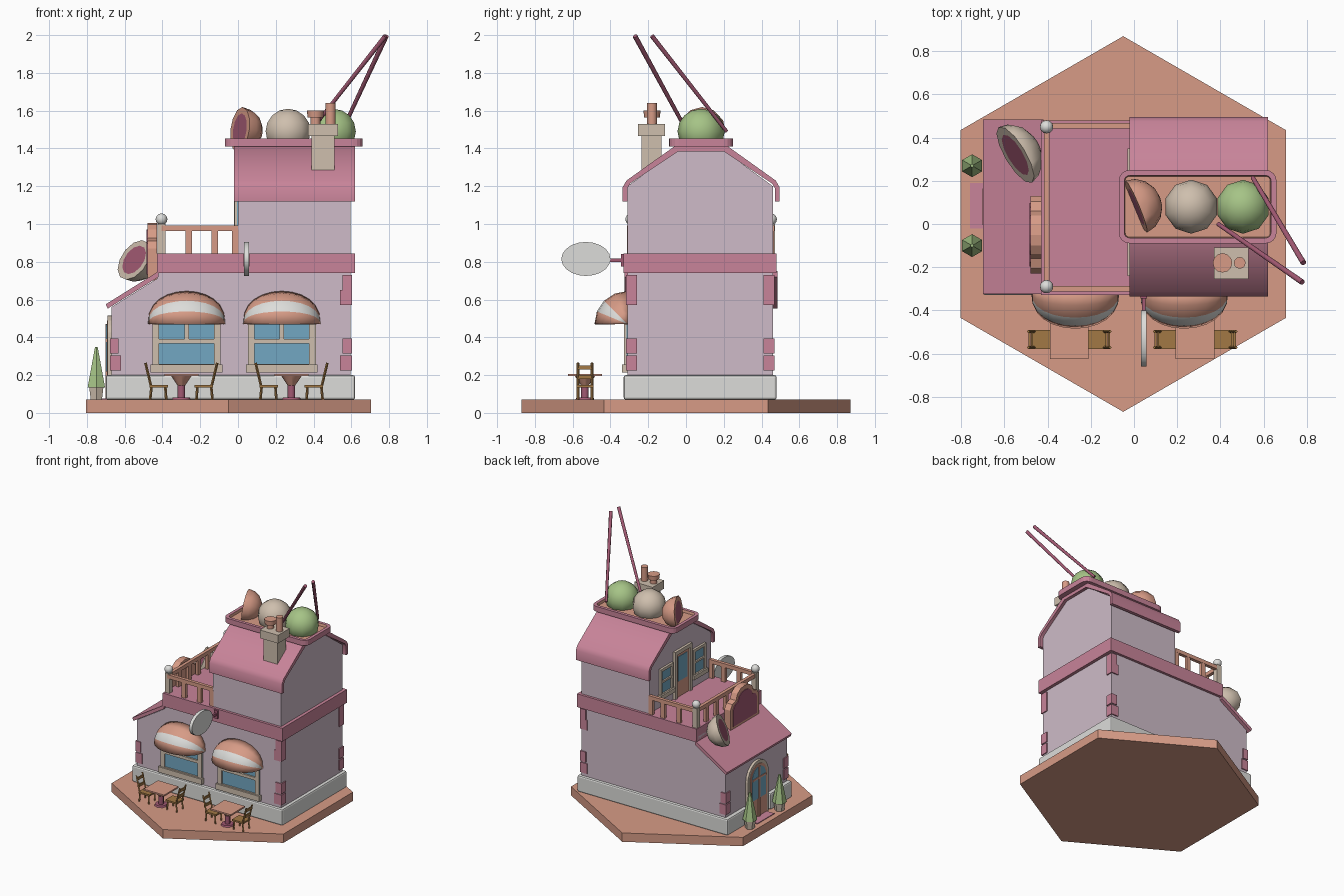
import bpy, bmesh, math
from mathutils import Vector, Matrix

if "Cube" in bpy.data.objects:
    bpy.data.objects.remove(bpy.data.objects["Cube"])

def mat(name, r, g, b):
    m = bpy.data.materials.new(name)
    m.diffuse_color = (r, g, b, 1)
    m.use_nodes = True
    m.node_tree.nodes["Principled BSDF"].inputs["Base Color"].default_value = m.diffuse_color
    return m

PINK = mat("rose pink", 0.58, 0.23, 0.32)
LILAC = mat("pale lilac", 0.62, 0.50, 0.58)
ORANGE = mat("salmon orange", 0.68, 0.33, 0.24)
WHITE = mat("soft white", 0.72, 0.72, 0.70)
GREEN = mat("leaf green", 0.38, 0.55, 0.24)
BEIGE = mat("warm beige", 0.62, 0.52, 0.42)
BLUE = mat("window blue", 0.17, 0.39, 0.54)
WOOD = mat("chair wood", 0.36, 0.19, 0.06)
DEEP = mat("deep rose", 0.36, 0.10, 0.17)

def finish(name, bm, mats, smooth=False, bevel=0):
    bmesh.ops.recalc_face_normals(bm, faces=bm.faces)
    me = bpy.data.meshes.new(name)
    bm.to_mesh(me)
    bm.free()
    for m in (mats if isinstance(mats, (list, tuple)) else [mats]):
        me.materials.append(m)
    ob = bpy.data.objects.new(name, me)
    bpy.context.collection.objects.link(ob)
    if bevel:
        b = ob.modifiers.new("bevel", 'BEVEL')
        b.width, b.segments = bevel, 2
    if smooth:
        bpy.ops.object.select_all(action='DESELECT')
        ob.select_set(True)
        bpy.context.view_layer.objects.active = ob
        bpy.ops.object.shade_smooth_by_angle(angle=math.radians(46))
    return ob

def add_box(bm, x0, x1, y0, y1, z0, z1):
    M = Matrix.Translation(((x0 + x1) / 2, (y0 + y1) / 2, (z0 + z1) / 2))
    bmesh.ops.create_cube(bm, size=1, matrix=M @ Matrix.Diagonal((x1 - x0, y1 - y0, z1 - z0, 1)))

def boxes(name, m, *dims, bevel=0):
    bm = bmesh.new()
    for d in dims:
        add_box(bm, *d)
    return finish(name, bm, m, bevel=bevel)

def add_rod(bm, a, b, r0, r1, n=8):
    a, b = Vector(a), Vector(b)
    M = Matrix.Translation((a + b) / 2) @ (b - a).to_track_quat('Z', 'Y').to_matrix().to_4x4()
    bmesh.ops.create_cone(bm, cap_ends=True, segments=n, radius1=r0, radius2=r1, depth=(b - a).length, matrix=M)

def rods(name, m, *args, smooth=True):
    bm = bmesh.new()
    for a in args:
        add_rod(bm, *a)
    return finish(name, bm, m, smooth)

def prism(name, pts, axis, a, b, m, bevel=0, smooth=False):
    put = {'x': lambda p, t: (t, p[0], p[1]), 'y': lambda p, t: (p[0], t, p[1]), 'z': lambda p, t: (p[0], p[1], t)}[axis]
    bm = bmesh.new()
    lo = [bm.verts.new(put(p, a)) for p in pts]
    hi = [bm.verts.new(put(p, b)) for p in pts]
    bm.faces.new(lo)
    bm.faces.new(hi)
    for i in range(len(pts)):
        j = (i + 1) % len(pts)
        bm.faces.new((lo[i], lo[j], hi[j], hi[i]))
    return finish(name, bm, m, smooth, bevel)

def ball(name, c, r, zs, m, u=10, v=8):
    bm = bmesh.new()
    bmesh.ops.create_uvsphere(bm, u_segments=u, v_segments=v, radius=r,
                              matrix=Matrix.Translation(c) @ Matrix.Diagonal((1, 1, zs, 1)))
    return finish(name, bm, m, True)

def half_ball(name, c, normal, a, b, depth, shell, core):
    # dome behind a flat cut face, with an inset core
    n = Vector(normal).normalized()
    h = Vector((0, 0, 1)).cross(n).normalized()
    R = Matrix((h, n.cross(h), n)).transposed().to_4x4()
    bm = bmesh.new()
    bmesh.ops.create_uvsphere(bm, u_segments=12, v_segments=8, radius=1)
    bmesh.ops.bisect_plane(bm, geom=bm.verts[:] + bm.edges[:] + bm.faces[:], plane_co=(0, 0, 0),
                           plane_no=(0, 0, 1), clear_outer=True)
    cap = bmesh.ops.holes_fill(bm, edges=bm.edges[:])['faces']
    bmesh.ops.inset_region(bm, faces=cap, thickness=0.28)
    for f in cap:
        f.material_index = 1
    bmesh.ops.transform(bm, verts=bm.verts, matrix=Matrix.Translation(c) @ R @ Matrix.Diagonal((a, b, depth, 1)))
    finish(name, bm, [shell, core], True)

# ground slab and foundation with door notch
hexa = [(-0.05 + 0.87 * math.sin(i * math.pi / 3), 0.87 * math.cos(i * math.pi / 3)) for i in range(6)]
prism("ground_slab", hexa, 'z', 0, 0.07, ORANGE)
prism("foundation", [(-0.70, -0.33), (0.62, -0.33), (0.62, 0.48), (-0.70, 0.48), (-0.70, 0.22),
                     (-0.65, 0.22), (-0.65, -0.06), (-0.70, -0.06)], 'z', 0.07, 0.2, WHITE, bevel=0.012)
# lower storey, band and lean-to roof
prism("lower_walls", [(-0.67, 0.07), (0.595, 0.07), (0.595, 0.78), (-0.43, 0.78), (-0.43, 0.71), (-0.67, 0.56)],
      'y', -0.31, 0.46, LILAC)
boxes("floor_band", PINK, (-0.43, 0.62, -0.33, 0.48, 0.74, 0.845))
prism("lean_to_roof", [(-0.70, 0.575), (-0.69, 0.552), (-0.42, 0.72), (-0.42, 0.75)], 'y', -0.325, 0.485, PINK)
# corner blocks
q = []
for x0, x1, rows in ((0.54, 0.603, (0.225, 0.315, 0.57, 0.65)), (-0.678, -0.62, (0.225, 0.315))):
    for y0, y1 in ((-0.318, -0.26), (0.41, 0.468)):
        for i, z in enumerate(rows):
            s = 0.012 * (i % 2)
            q.append((x0 + (s if x0 > 0 else 0), x1 - (s if x0 < 0 else 0), y0, y1, z, z + 0.08))
boxes("corner_blocks", PINK, *q)
# upper storey and roof
prism("upper_walls", [(-0.31, 0.8), (0.46, 0.8), (0.46, 1.20), (0.2, 1.39), (-0.05, 1.39), (-0.31, 1.20)],
      'x', 0.0, 0.595, LILAC)
half = [(0.415, 1.12), (0.415, 1.195), (0.395, 1.23), (0.14, 1.412)]
inner = [(0.12, 1.385), (0.375, 1.215), (0.39, 1.19), (0.39, 1.12)]
prof = [(0.08 + y, z) for y, z in half] + [(0.08 - y, z) for y, z in half[::-1]]
prof += [(0.08 - y, z) for y, z in inner[::-1]] + [(0.08 + y, z) for y, z in inner]
prism("upper_roof", prof, 'x', -0.02, 0.62, PINK, smooth=True)

# serving tray on the roof
def round_rect(x0, x1, y0, y1, r):
    out = []
    for k, (cx, cy) in enumerate(((x1 - r, y1 - r), (x0 + r, y1 - r), (x0 + r, y0 + r), (x1 - r, y0 + r))):
        out += [(cx + r * math.cos((k + i / 4) * math.pi / 2), cy + r * math.sin((k + i / 4) * math.pi / 2)) for i in range(5)]
    return out

tray = prism("roof_tray", round_rect(-0.07, 0.66, -0.09, 0.25, 0.05), 'z', 1.41, 1.452, [PINK, ORANGE])
bm = bmesh.new()
bm.from_mesh(tray.data)
top = [f for f in bm.faces if f.normal.z > 0.9]
bmesh.ops.inset_region(bm, faces=top, thickness=0.025)
for f in top:
    f.material_index = 1
bmesh.ops.inset_region(bm, faces=top, thickness=0.004, depth=-0.02)
bm.to_mesh(tray.data)
bm.free()
# sweets and sticks on the tray
half_ball("cut_orange_ball", (0.01, 0.08, 1.50), (-0.91, -0.38, 0.12), 0.13, 0.12, 0.12, ORANGE, DEEP)
ball("cream_ball", (0.265, 0.08, 1.49), 0.125, 0.96, BEIGE)
ball("green_ball", (0.505, 0.08, 1.49), 0.125, 0.96, GREEN)
rods("roof_sticks", DEEP, ((0.55, 0.215, 1.49), (0.785, -0.18, 1.995), 0.010, 0.013),
     ((0.39, 0.0, 1.5), (0.78, -0.27, 1.995), 0.010, 0.013))
half_ball("lean_to_cut_ball", (-0.55, 0.32, 0.81), (-0.75, -0.45, 0.40), 0.15, 0.115, 0.12, BEIGE, DEEP)
# chimney
boxes("chimney", BEIGE, (0.39, 0.51, -0.235, -0.13, 1.28, 1.47), (0.37, 0.53, -0.255, -0.11, 1.465, 1.53))
rods("chimney_pots", ORANGE, ((0.49, -0.18, 1.52), (0.49, -0.18, 1.64), 0.027, 0.027, 12),
     ((0.41, -0.18, 1.52), (0.41, -0.18, 1.57), 0.026, 0.026, 12),
     ((0.41, -0.18, 1.565), (0.41, -0.18, 1.60), 0.042, 0.045, 12))
# balcony railing
rail = [(-0.418, -0.392, -0.29, 0.45, 0.962, 0.992)]
for y in (-0.30, 0.455):
    rail.append((-0.405, 0.0, y - 0.013, y + 0.013, 0.962, 0.992))
    rail += [(x - 0.017, x + 0.017, y - 0.012, y + 0.012, 0.84, 0.97) for x in (-0.26, -0.122, -0.015)]
rail += [(-0.417, -0.393, y - 0.017, y + 0.017, 0.84, 0.97) for y in (-0.165, -0.04, 0.08, 0.2, 0.325)]
boxes("balcony_railing", ORANGE, *rail)
for i, y in enumerate((-0.29, 0.45)):
    boxes(f"railing_post_{i}", BEIGE, (-0.425, -0.385, y - 0.02, y + 0.02, 0.84, 1.0))
    ball(f"post_knob_{i}", (-0.405, y, 1.025), 0.031, 1, WHITE, 12, 8)
# name board without lettering
bh = [(0.18, 0.70), (0.18, 0.87), (0.155, 0.91), (0.11, 0.925), (0.09, 0.97), (0.05, 0.997), (0, 1.005)]
board = bh + [(-y, z) for y, z in bh[-2::-1]]
prism("sign_board", [(y - 0.05, z) for y, z in board], 'x', -0.48, -0.428, ORANGE)
prism("sign_panel", [(y * 0.82 - 0.05, 0.845 + (z - 0.845) * 0.78) for y, z in board], 'x', -0.485, -0.478, DEEP)

# windows: face 'front' looks to -y, 'left' looks to -x
def wall_boxes(name, m, face, plane, out, *rects):
    if face == 'front':
        return boxes(name, m, *[(u0, u1, plane - out, plane + 0.01, z0, z1) for u0, u1, z0, z1 in rects])
    return boxes(name, m, *[(plane - out, plane + 0.01, u0, u1, z0, z1) for u0, u1, z0, z1 in rects])

def window(name, face, plane, c, w, z0, z1, t, cross=True):
    a, b, zm = c - w / 2, c + w / 2, z0 + (z1 - z0) * 0.52
    wall_boxes(name + "_glass", BLUE, face, plane, 0.006, (a, b, z0, z1))
    bars = [(a, a + t, z0, z1), (b - t, b, z0, z1), (a, b, z1 - t, z1), (a, b, z0, z0 + t),
            (a + t, b - t, zm - t / 3, zm + t / 3)]
    if cross:
        bars.append((c - t / 3, c + t / 3, zm, z1))
    wall_boxes(name + "_frame", BEIGE, face, plane, 0.018, *bars)
    wall_boxes(name + "_sill", BEIGE, face, plane, 0.03, (a - 0.01, b + 0.01, z0 - 0.012, z0 + t * 0.9))

def awning(name, cx):
    bm = bmesh.new()
    N, L = 12, 4
    grid = []
    for i in range(N + 1):
        t = math.pi * i / N
        s = max(math.sin(t), 0) ** 0.8
        grid.append([bm.verts.new((cx - 0.205 * math.cos(t), -0.31 - 0.175 * s * math.cos(p * math.pi / 2 / L),
                                   0.47 + 0.175 * s * math.sin(p * math.pi / 2 / L))) for p in range(L + 1)])
    for i in range(N):
        for p in range(L):
            f = bm.faces.new((grid[i][p], grid[i + 1][p], grid[i + 1][p + 1], grid[i][p + 1]))
            f.material_index = 1 if p == 1 else 0
    bmesh.ops.remove_doubles(bm, verts=bm.verts, dist=1e-4)
    ob = finish(name, bm, [ORANGE, WHITE], True)
    ob.modifiers.new("thick", 'SOLIDIFY').thickness = 0.01

def chair(name, cx, cy, s):
    bm = bmesh.new()
    X = lambda d: cx + s * d
    add_box(bm, *sorted((X(0.07), X(0.168))), cy - 0.045, cy + 0.045, 0.135, 0.148)
    for y in (cy - 0.037, cy + 0.037):
        add_rod(bm, (X(0.08), y, 0.07), (X(0.085), y, 0.14), 0.007, 0.007, 4)
        add_rod(bm, (X(0.165), y, 0.07), (X(0.158), y, 0.14), 0.007, 0.007, 4)
        add_rod(bm, (X(0.16), y, 0.14), (X(0.19), y, 0.265), 0.007, 0.007, 4)
    for z, d in ((0.19, 0.172), (0.24, 0.184)):
        add_box(bm, X(d) - 0.005, X(d) + 0.005, cy - 0.04, cy + 0.04, z - 0.01, z + 0.01)
    finish(name, bm, WOOD)

# front windows with awnings, tables and chairs
for i, (wx, tx) in enumerate(((-0.272, -0.30), (0.232, 0.283))):
    window(f"front_window_{i}", 'front', -0.31, wx, 0.36, 0.225, 0.52, 0.035)
    awning(f"awning_{i}", wx)
    boxes(f"table_top_{i}", ORANGE, (tx - 0.09, tx + 0.09, -0.625, -0.445, 0.195, 0.207))
    rods(f"table_neck_{i}", ORANGE, ((tx, -0.535, 0.145), (tx, -0.535, 0.197), 0.02, 0.055, 8))
    rods(f"table_foot_{i}", DEEP, ((tx, -0.535, 0.07), (tx, -0.535, 0.082), 0.05, 0.045, 8),
         ((tx, -0.535, 0.08), (tx, -0.535, 0.15), 0.02, 0.02, 8))
    chair(f"chair_left_{i}", tx, -0.535, -1)
    chair(f"chair_right_{i}", tx, -0.535, 1)
# hanging disc sign
oval = [(-0.53 + 0.13 * math.cos(i * math.pi / 10), 0.815 + 0.09 * math.sin(i * math.pi / 10)) for i in range(20)]
prism("hanging_disc", oval, 'x', 0.033, 0.058, WHITE, smooth=True)
boxes("disc_bracket", DEEP, (0.038, 0.053, -0.42, -0.33, 0.80, 0.818), (0.03, 0.06, -0.345, -0.325, 0.775, 0.84))
# balcony door and its windows
window("balcony_window_0", 'left', 0.0, 0.26, 0.16, 0.93, 1.15, 0.022, False)
window("balcony_window_1", 'left', 0.0, -0.15, 0.16, 0.93, 1.15, 0.022, False)
wall_boxes("balcony_door_frame", BEIGE, 'left', 0.0, 0.02, (-0.05, -0.025, 0.84, 1.22), (0.135, 0.16, 0.84, 1.22),
           (-0.05, 0.16, 1.19, 1.22))
wall_boxes("balcony_door", ORANGE, 'left', 0.0, 0.008, (-0.03, 0.14, 0.84, 1.2))
wall_boxes("balcony_door_glass", BLUE, 'left', 0.0, 0.012, (0.0, 0.11, 0.97, 1.165))

# arched entrance door and mat
def arch(w, z0, zs):
    return [(0.08 - w, z0)] + [(0.08 - w * math.cos(i * math.pi / 10), zs + w * math.sin(i * math.pi / 10))
                               for i in range(11)] + [(0.08 + w, z0)]

prism("entrance_frame", arch(0.13, 0.07, 0.385), 'x', -0.69, -0.66, BEIGE)
prism("entrance_door", arch(0.105, 0.07, 0.385), 'x', -0.694, -0.686, ORANGE)
prism("entrance_glass", arch(0.085, 0.22, 0.385), 'x', -0.698, -0.691, BLUE)
boxes("entrance_bars", ORANGE, (-0.702, -0.69, 0.07, 0.09, 0.07, 0.47), (-0.702, -0.69, -0.005, 0.165, 0.375, 0.39))
boxes("door_mat", PINK, (-0.76, -0.66, -0.02, 0.19, 0.07, 0.076))
# potted trees
for i, y in enumerate((0.27, -0.10)):
    rods(f"tree_pot_{i}", BEIGE, ((-0.75, y, 0.07), (-0.75, y, 0.14), 0.034, 0.044, 6), smooth=False)
    rods(f"tree_{i}", GREEN, ((-0.75, y, 0.135), (-0.75, y, 0.35), 0.053, 0.008, 6), smooth=False)
